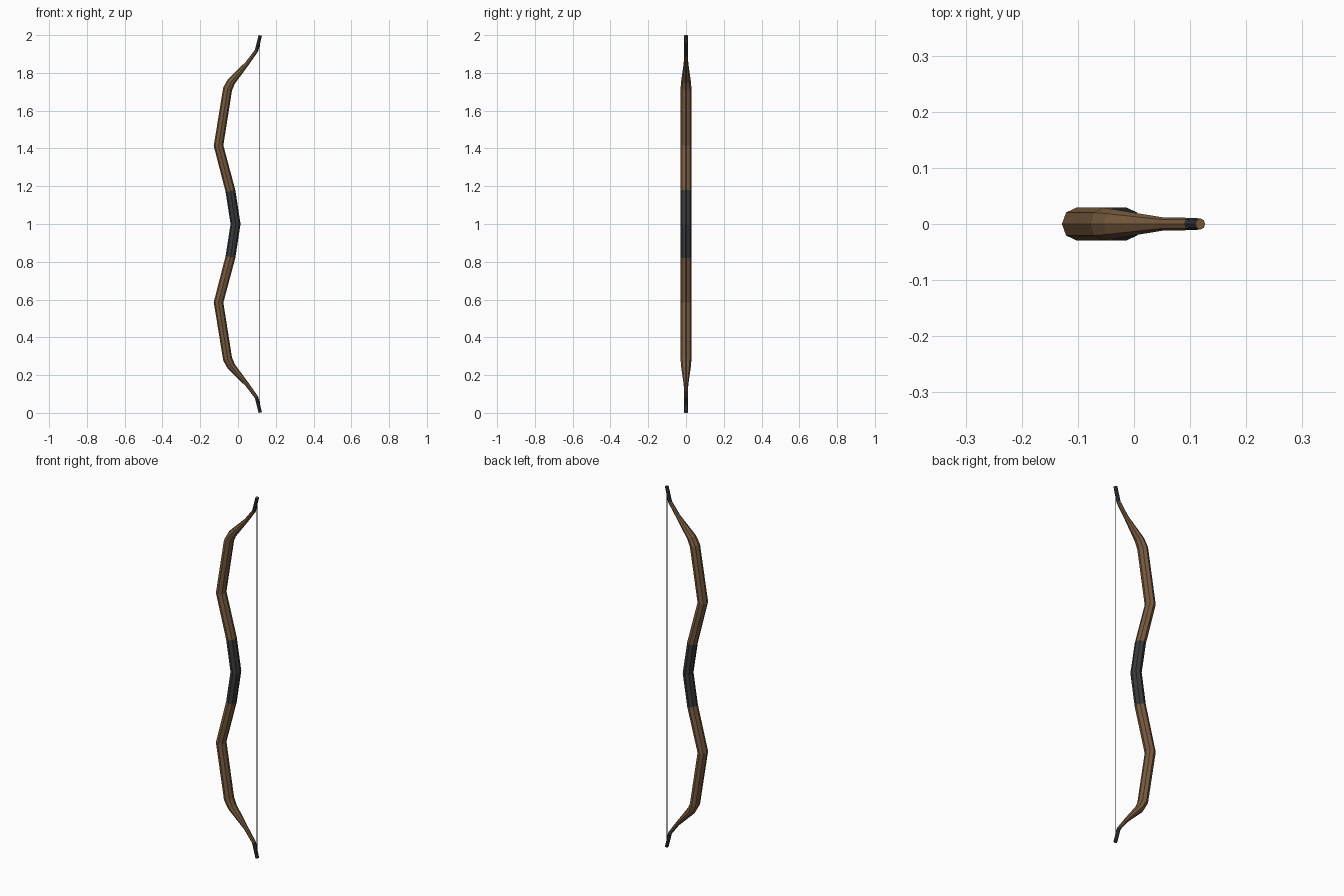
import bpy, bmesh, math
from mathutils import Vector

if "Cube" in bpy.data.objects:
    bpy.data.objects.remove(bpy.data.objects["Cube"])


def material(name, rgb):
    m = bpy.data.materials.new(name)
    m.diffuse_color = (*rgb, 1)
    m.use_nodes = True
    m.node_tree.nodes["Principled BSDF"].inputs["Base Color"].default_value = m.diffuse_color
    return m


wood = material("wood", (0.19, 0.105, 0.05))
dark = material("dark_wrap", (0.04, 0.042, 0.046))
cord = material("cord", (0.01, 0.01, 0.01))

# Upper half of the bow: x, height above the middle, depth radius, side radius
HALF = [
    (-0.013, 0.000, 0.0265, 0.029),
    (-0.040, 0.175, 0.0262, 0.029),
    (-0.103, 0.415, 0.0255, 0.029),
    (-0.055, 0.715, 0.0245, 0.029),
    (-0.035, 0.755, 0.0220, 0.026),
    (0.050, 0.852, 0.0110, 0.012),
    (0.098, 0.918, 0.0095, 0.011),
    (0.118, 0.998, 0.0090, 0.010),
]
path = [(x, 1 - h, a, b) for x, h, a, b in reversed(HALF[1:])] + \
       [(x, 1 + h, a, b) for x, h, a, b in HALF]
N = 8


def ring(i):
    """Octagonal section, mitred to the path direction at point i."""
    x, z, a, b = path[i]
    pts = [Vector((p[0], 0, p[1])) for p in path]
    before = (pts[i] - pts[max(i - 1, 0)]).normalized()
    after = (pts[min(i + 1, len(pts) - 1)] - pts[i]).normalized()
    t = (before + after).normalized()
    side = Vector((t.z, 0, -t.x))
    return [pts[i] + side * (a * math.cos(k * math.tau / N))
            + Vector((0, b * math.sin(k * math.tau / N), 0)) for k in range(N)]


def finish(name, bm, mat):
    bmesh.ops.recalc_face_normals(bm, faces=bm.faces)
    me = bpy.data.meshes.new(name)
    bm.to_mesh(me)
    bm.free()
    me.materials.append(mat)
    ob = bpy.data.objects.new(name, me)
    bpy.context.collection.objects.link(ob)
    return ob


def section(name, first, last, mat):
    """Loft the path between two rings, closing only the bow's outer ends."""
    bm = bmesh.new()
    rings = [[bm.verts.new(v) for v in ring(i)] for i in range(first, last + 1)]
    for r, s in zip(rings, rings[1:]):
        for k in range(N):
            j = (k + 1) % N
            bm.faces.new((r[k], r[j], s[j], s[k]))
    cap = None
    if first == 0:
        cap = bm.faces.new(rings[0])
    if last == len(path) - 1:
        cap = bm.faces.new(rings[-1])
    ob = finish(name, bm, mat)
    if cap is not None:
        # bare wood shows at the end of each tip
        ob.data.materials.append(wood)
        ob.data.polygons[-1].material_index = 1


# Tips, limbs and wrapped grip
section("lower_tip", 0, 1, dark)
section("lower_limb", 1, 6, wood)
section("grip", 6, 8, dark)
section("upper_limb", 8, 13, wood)
section("upper_tip", 13, 14, dark)

# Bowstring
bm = bmesh.new()
bmesh.ops.create_cone(bm, cap_ends=True, segments=6, radius1=0.002,
                      radius2=0.002, depth=1.96)
bmesh.ops.translate(bm, verts=bm.verts, vec=(0.116, 0, 1))
finish("bowstring", bm, cord)
